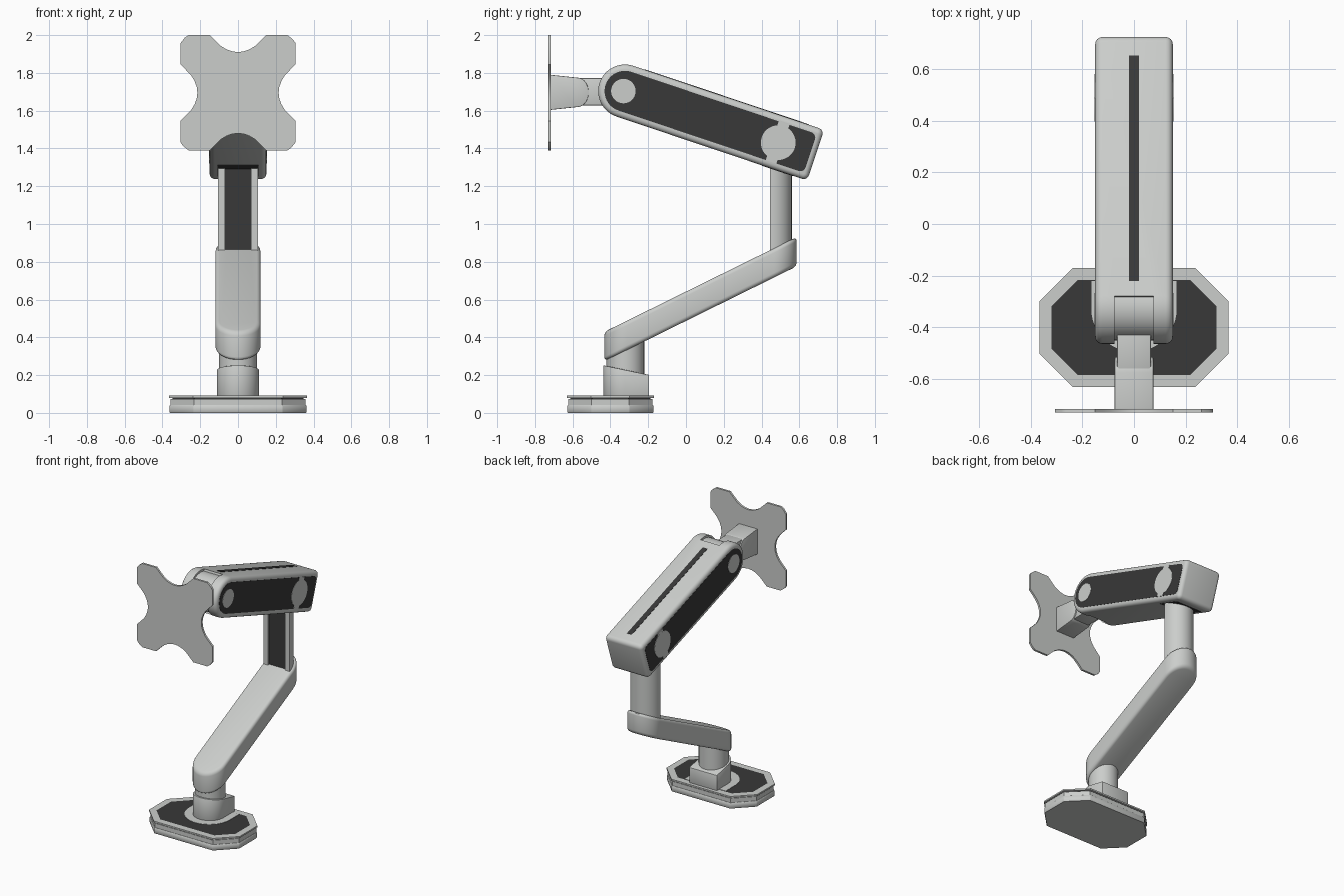
import bpy, bmesh, math
from mathutils import Vector

if "Cube" in bpy.data.objects:
    bpy.data.objects.remove(bpy.data.objects["Cube"])


def material(name, r, g, b):
    m = bpy.data.materials.new(name)
    m.diffuse_color = (r, g, b, 1)
    m.use_nodes = True
    m.node_tree.nodes["Principled BSDF"].inputs["Base Color"].default_value = m.diffuse_color
    return m


LIGHT = material("light_grey", 0.60, 0.615, 0.60)
DARK = material("charcoal", 0.04, 0.04, 0.04)


def arc(cx, cy, rx, ry, a0, a1, n=16):
    return [(cx + rx * math.cos(math.radians(a0 + (a1 - a0) * i / n)),
             cy + ry * math.sin(math.radians(a0 + (a1 - a0) * i / n))) for i in range(n + 1)]


def place(axis, p, d):
    """2D profile point + depth along axis -> 3D point."""
    return {'x': (d, p[0], p[1]), 'y': (p[0], d, p[1]), 'z': (p[0], p[1], d)}[axis]


def prism(name, pts, axis, a, b, mat=LIGHT, bevel=0.0, segs=4):
    """Extrude a profile along an axis; a and b may be functions of the point."""
    fa = a if callable(a) else (lambda p: a)
    fb = b if callable(b) else (lambda p: b)
    bm = bmesh.new()
    lo = [bm.verts.new(place(axis, p, fa(p))) for p in pts]
    hi = [bm.verts.new(place(axis, p, fb(p))) for p in pts]
    n = len(pts)
    bm.faces.new(lo)
    bm.faces.new(hi)
    for i in range(n):
        bm.faces.new((lo[i], lo[(i + 1) % n], hi[(i + 1) % n], hi[i]))
    bmesh.ops.recalc_face_normals(bm, faces=bm.faces)
    if bevel:
        edges = [e for e in bm.edges if e.calc_face_angle(0) > math.radians(32)]
        bmesh.ops.bevel(bm, geom=edges, offset=bevel, segments=segs, profile=0.5,
                        affect='EDGES', clamp_overlap=False)
    me = bpy.data.meshes.new(name)
    bm.to_mesh(me)
    bm.free()
    me.materials.append(mat)
    ob = bpy.data.objects.new(name, me)
    bpy.context.collection.objects.link(ob)
    return ob


def smooth(ob, angle=35):
    bpy.ops.object.select_all(action='DESELECT')
    ob.select_set(True)
    bpy.context.view_layer.objects.active = ob
    bpy.ops.object.shade_smooth_by_angle(angle=math.radians(angle))


def rect(x0, y0, x1, y1):
    return [(x0, y0), (x1, y0), (x1, y1), (x0, y1)]


# --- Base: stacked octagonal plates with a dark inlay ---
def octagon(inset):
    w, h, c = 0.365 - inset, 0.23 - inset, 0.128 - inset * 0.586
    q = [(w, h - c), (w - c, h), (c - w, h), (-w, h - c),
         (-w, c - h), (c - w, -h), (w - c, -h), (w, c - h)]
    return [(x, y - 0.40) for x, y in q]


prism("base_foot", octagon(0.003), 'z', 0.0, 0.042, bevel=0.003, segs=1)
prism("base_middle", octagon(0.007), 'z', 0.042, 0.074)
prism("base_groove", octagon(0.018), 'z', 0.074, 0.082, DARK)
top = prism("base_top", octagon(0), 'z', 0.080, 0.091)
top.data.materials.append(DARK)
bm = bmesh.new()
bm.from_mesh(top.data)
cap = max(bm.faces, key=lambda f: f.calc_center_median().z)
bmesh.ops.inset_region(bm, faces=[cap], thickness=0.05)
cap.material_index = 1
bm.to_mesh(top.data)
bm.free()
# light collar around the post, open to the back rim
prism("base_collar", arc(0, -0.33, 0.165, 0.165, 180, 360, 24) + [(0.165, -0.22), (-0.165, -0.22)],
      'z', 0.088, 0.093)

# --- Base post: round front, square back, sloping top ---
prism("base_post", arc(0, -0.325, 0.112, 0.112, 180, 360, 20) + [(0.112, -0.195), (-0.112, -0.195)],
      'z', 0.085, lambda p: 0.252 - 0.21 * (p[1] + 0.437), bevel=0.004, segs=2)
prism("base_neck", arc(0, -0.32, 0.1, 0.1, 0, 345, 23), 'z', 0.19, 0.40)

# --- Lower arm: stadium in plan, sheared upward to the back ---
stadium = arc(0, -0.312, 0.12, 0.12, 180, 360, 20) + arc(0, 0.466, 0.12, 0.12, 0, 180, 20)
prism("lower_arm", stadium, 'z',
      lambda p: 0.275 + 0.493 * (p[1] + 0.43), lambda p: 0.43 + 0.493 * (p[1] + 0.43),
      bevel=0.022)

# --- Upright post with dark front channel ---
prism("upright_post", [(0.068, 0.445), (0.105, 0.445)] + arc(0, 0.455, 0.105, 0.105, 0, 180, 20)
      + [(-0.105, 0.445), (-0.068, 0.445), (-0.068, 0.459), (0.068, 0.459)], 'z', 0.80, 1.33)
prism("upright_channel", rect(-0.068, 0.454, 0.068, 0.461), 'z', 0.84, 1.32, DARK)

# --- Upper arm: tilted capsule, s along it and t across it ---
CY, CZ, R, END = -0.323, 1.703, 0.1415, 1.065
D, N = Vector((0.948, -0.318)), Vector((0.318, 0.948))


def tilt(pts):
    return [tuple(Vector((CY, CZ)) + D * s + N * t) for s, t in pts]


def capsule(r, end, c):
    return tilt(arc(0, 0, r, r, 90, 270, 24) + arc(end - c, c - r, c, c, 270, 360, 5)
                + arc(end - c, r - c, c, c, 0, 90, 5))


arm = prism("upper_arm", capsule(R, END, 0.03), 'x', -0.15, 0.15, bevel=0.027)
cutter = prism("fork_cutter", tilt(rect(-0.3, -0.3, 0.0, 0.3)), 'x', -0.076, 0.076)
mod = arm.modifiers.new("fork", 'BOOLEAN')
mod.operation = 'DIFFERENCE'
mod.solver = 'EXACT'
mod.object = cutter
bpy.context.view_layer.objects.active = arm
bpy.ops.object.modifier_apply(modifier=mod.name)
bpy.data.objects.remove(cutter)

for side, sx in (("left", -1), ("right", 1)):
    def plate(name, pts, out, mat):
        prism(f"{side}_{name}", pts, 'x', sx * 0.146, sx * out, mat)
    plate("arm_panel", capsule(0.108, 1.035, 0.03), 0.1515, DARK)
    plate("front_pivot_cap", tilt(arc(-0.008, -0.002, 0.065, 0.065, 0, 348, 29)), 0.1535, LIGHT)
    plate("rear_pivot_cap", tilt(arc(0.856, 0, 0.092, 0.092, 0, 350, 35)), 0.1535, LIGHT)
    plate("rear_pivot_bridge", tilt(rect(0.822, -0.109, 0.882, 0.109)), 0.153, LIGHT)

# dark slot on top, dark opening below around the upright
prism("top_slot", tilt(rect(0.06, R - 0.004, 0.98, R + 0.002)), 'x', -0.019, 0.019, DARK)
prism("underside_opening", tilt(rect(0.81, -R - 0.002, 0.99, -R + 0.004)), 'x', -0.108, 0.108, DARK)

# --- Wrist: barrel in the fork, link and head block ---
prism("wrist_barrel", arc(CY, CZ, 0.127, 0.127, 0, 350, 35), 'x', -0.0755, 0.0755)
prism("wrist_link", rect(-0.57, 1.627, -0.36, 1.772), 'x', -0.066, 0.066, bevel=0.006, segs=2)
prism("tilt_head", [(-0.718, 1.604), (-0.575, 1.619)]
      + arc(-0.575, 1.697, 0.06, 0.078, -80, 80, 16) + [(-0.575, 1.775), (-0.718, 1.79)],
      'x', -0.075, 0.075, bevel=0.004, segs=2)

# --- Screen mount plate: square with chamfered corners and four scooped sides ---
quarter = [(0.305, 0.15), (0.305, 0.262), (0.291, 0.282), (0.262, 0.305), (0.15, 0.305),
           (0.12, 0.275), (0.09, 0.247), (0.06, 0.229), (0.03, 0.2185), (0, 0.215),
           (-0.03, 0.2185), (-0.06, 0.229), (-0.09, 0.247), (-0.12, 0.275)]
outline = []
for k in range(4):
    c, s = round(math.cos(k * math.pi / 2)), round(math.sin(k * math.pi / 2))
    outline += [(x * c - z * s, 1.695 + x * s + z * c) for x, z in quarter]
prism("screen_plate", outline, 'y', -0.73, -0.715)

for ob in list(bpy.data.objects):
    smooth(ob)
